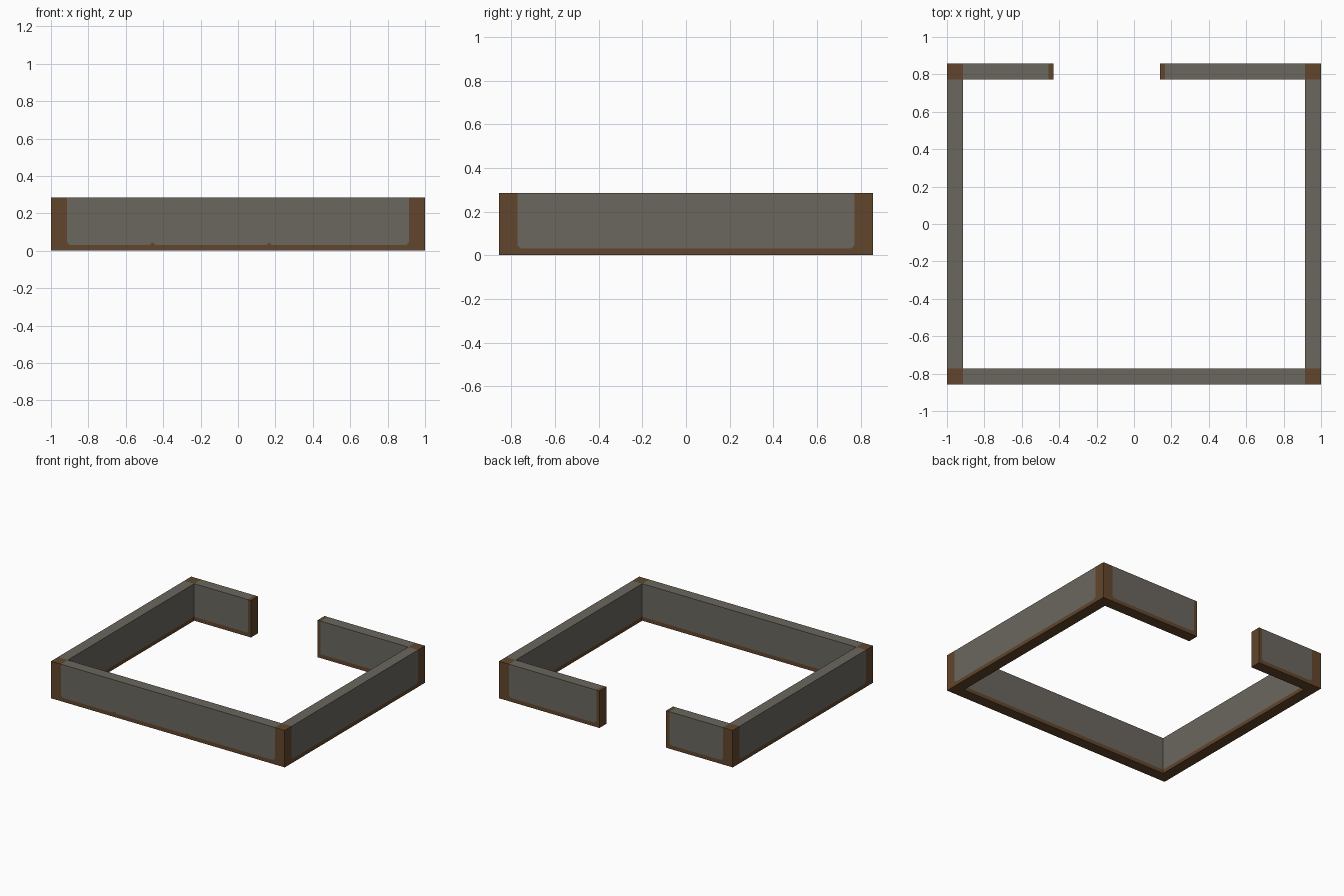
import bpy, bmesh
from mathutils import Vector

cube = bpy.data.objects.get("Cube")
if cube:
    bpy.data.objects.remove(cube, do_unlink=True)

X, Y, H = 1.0, 0.857, 0.286      # outer half sizes and height
T = 0.085                        # wall thickness
GAP_L, GAP_R, TRIM = -0.43, 0.14, 0.027
BASE, CHAMFER = 0.03, 0.015
IX, IY = X - T, Y - T


def material(name, color):
    m = bpy.data.materials.new(name)
    m.use_nodes = True
    m.diffuse_color = (*color, 1)
    m.node_tree.nodes["Principled BSDF"].inputs["Base Color"].default_value = (*color, 1)
    return m


stone = material("grey stone", (0.147, 0.136, 0.114))
wood = material("brown wood", (0.122, 0.061, 0.025))

# Wall outline with a doorway gap at the back, extruded upwards
bm = bmesh.new()
outline = [(GAP_L, Y), (-X, Y), (-X, -Y), (X, -Y), (X, Y), (GAP_R, Y),
           (GAP_R, IY), (IX, IY), (IX, -IY), (-IX, -IY), (-IX, IY), (GAP_L, IY)]
floor = bm.faces.new([bm.verts.new((x, y, 0)) for x, y in outline])
ext = bmesh.ops.extrude_face_region(bm, geom=[floor], use_keep_orig=True)
top = [v for v in ext["geom"] if isinstance(v, bmesh.types.BMVert)]
bmesh.ops.translate(bm, verts=top, vec=(0, 0, H))
bmesh.ops.recalc_face_normals(bm, faces=bm.faces)


def cut(faces, co, no):
    geom = set(faces)
    for f in faces:
        geom.update(f.edges, f.verts)
    bmesh.ops.bisect_plane(bm, geom=list(geom), dist=1e-5, plane_co=co, plane_no=no)


# Cut lines for the sill, corner posts and door jambs
cut(bm.faces[:], (0, 0, BASE), (0, 0, 1))
for x in (-IX, IX, GAP_L - TRIM, GAP_R + TRIM):
    cut(bm.faces[:], (x, 0, 0), (1, 0, 0))
for y in (-IY, IY):
    cut(bm.faces[:], (0, y, 0), (0, 1, 0))


def is_wood(f):
    c = f.calc_center_median()
    post = abs(c.x) > IX + 1e-3 and abs(c.y) > IY + 1e-3
    jamb = c.y > IY - 1e-3 and GAP_L - TRIM < c.x < GAP_R + TRIM
    return c.z < BASE or post or jamb


for f in bm.faces:
    f.material_index = int(is_wood(f))

# Clipped lower corners on the outer stone panels
panels = [f for f in bm.faces if f.material_index == 0 and abs(f.normal.z) < 0.5
          and (abs(f.calc_center_median().x) > X - 1e-3 or abs(f.calc_center_median().y) > Y - 1e-3)]
for panel in panels:
    along = Vector((0, 0, 1)).cross(panel.normal)
    ends = sorted((v.co.copy() for v in panel.verts if v.co.z < BASE + 1e-3),
                  key=lambda p: p.dot(along))
    for corner, d in ((ends[0], along), (ends[-1], -along)):
        cut([panel], corner + d * CHAMFER, d + Vector((0, 0, 1)))
        linked = [f for f in bm.faces if f.calc_area() < CHAMFER ** 2]
        for f in linked:
            f.material_index = 1
        if panel in linked:
            panel = max((f for e in panel.edges for f in e.link_faces
                         if f.material_index == 0 and f.normal.dot(panel.normal) > 0.9),
                        key=lambda f: f.calc_area())

mesh = bpy.data.meshes.new("perimeter_wall")
bm.to_mesh(mesh)
bm.free()
mesh.materials.append(stone)
mesh.materials.append(wood)
wall = bpy.data.objects.new("perimeter_wall", mesh)
bpy.context.collection.objects.link(wall)
